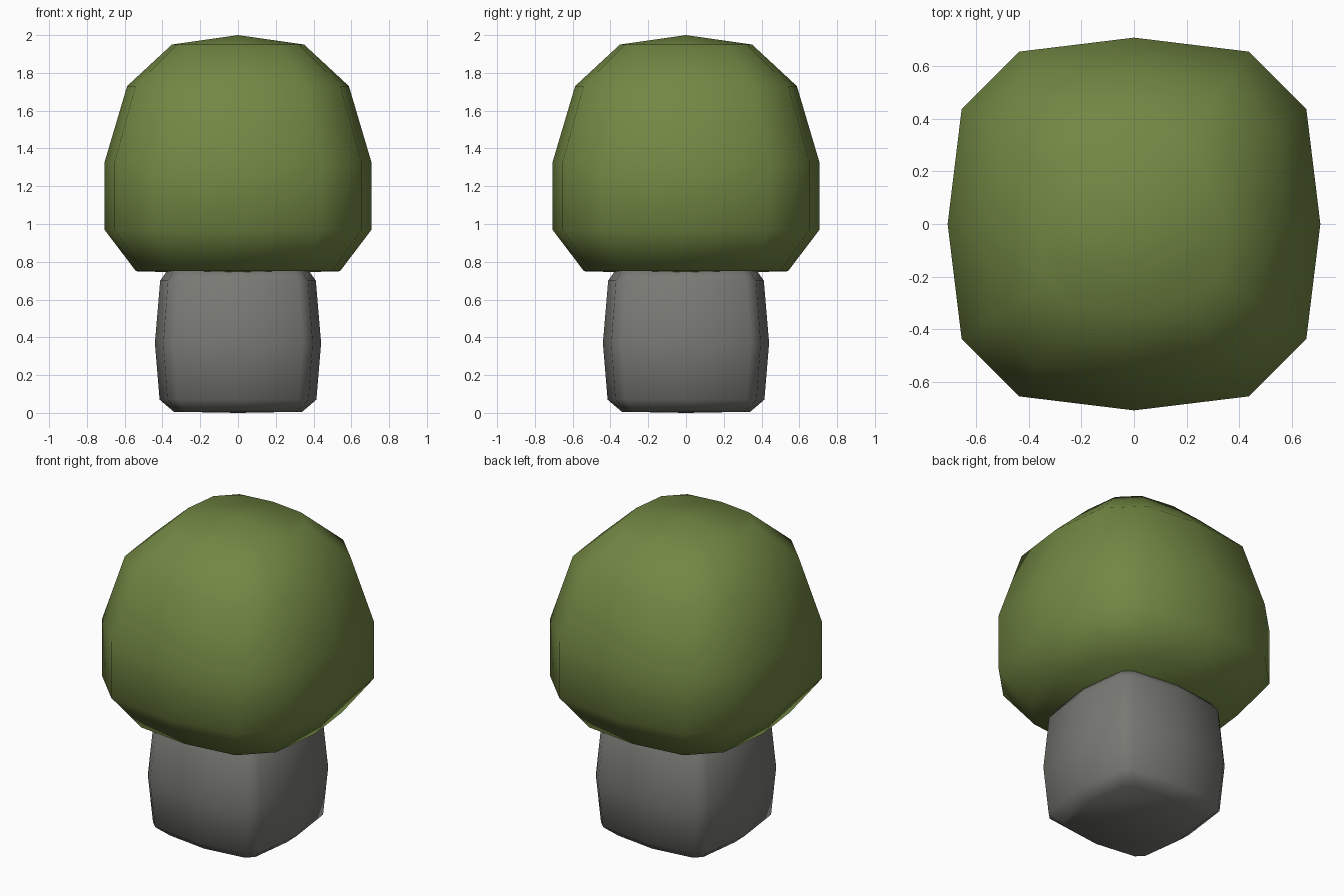
import bpy

if "Cube" in bpy.data.objects:
    bpy.data.objects.remove(bpy.data.objects["Cube"])


def material(name, rgb):
    m = bpy.data.materials.new(name)
    m.diffuse_color = (*rgb, 1.0)
    m.use_nodes = True
    m.node_tree.nodes["Principled BSDF"].inputs["Base Color"].default_value = m.diffuse_color
    return m


def section(mid, wide, narrow):
    """Twelve-sided rounded square: face middles plus chamfered corners."""
    pts = []
    x, y = 1, 0
    for _ in range(4):
        # outward direction (x, y), sideways direction (-y, x)
        for out, side in ((wide, -narrow), (mid, 0), (wide, narrow)):
            pts.append((x * out - y * side, y * out + x * side))
        x, y = -y, x
    return pts


def rounded_block(name, sec, rings, z_bottom, z_top, mat):
    """Stack scaled sections (radius, z) and close both ends with a centre point."""
    verts, faces = [], []
    n = len(sec)
    for r, z in rings:
        verts += [(px * r, py * r, z) for px, py in sec]
    for k in range(len(rings) - 1):
        for i in range(n):
            j = (i + 1) % n
            faces.append((k * n + i, k * n + j, (k + 1) * n + j, (k + 1) * n + i))
    bottom, top = len(verts), len(verts) + 1
    verts += [(0, 0, z_bottom), (0, 0, z_top)]
    last = (len(rings) - 1) * n
    # each cap: four quads meeting at the centre plus four corner triangles
    for q in range(4):
        a, b, c, d = [(3 * q + s) % n for s in (1, 2, 3, 4)]
        faces += [(bottom, d, c, b, a), (top, last + a, last + b, last + c, last + d)]
    me = bpy.data.meshes.new(name)
    me.from_pydata(verts, [], faces)
    me.materials.append(mat)
    me.shade_smooth()
    ob = bpy.data.objects.new(name, me)
    bpy.context.collection.objects.link(ob)
    return ob


green = material("leaf green", (0.17, 0.245, 0.057))
grey = material("stem grey", (0.19, 0.195, 0.175))

# Rounded leafy crown
rounded_block("crown", section(1, 0.925, 0.615),
              [(0.54, 0.75), (0.707, 0.97), (0.707, 1.325), (0.587, 1.73), (0.35, 1.95)],
              0.735, 2.0, green)

# Boxy stem, its top hidden inside the crown
rounded_block("stem", section(1, 0.90, 0.775),
              [(0.34, 0.006), (0.415, 0.07), (0.44, 0.37), (0.412, 0.70), (0.37, 0.76)],
              0.0, 0.765, grey)
